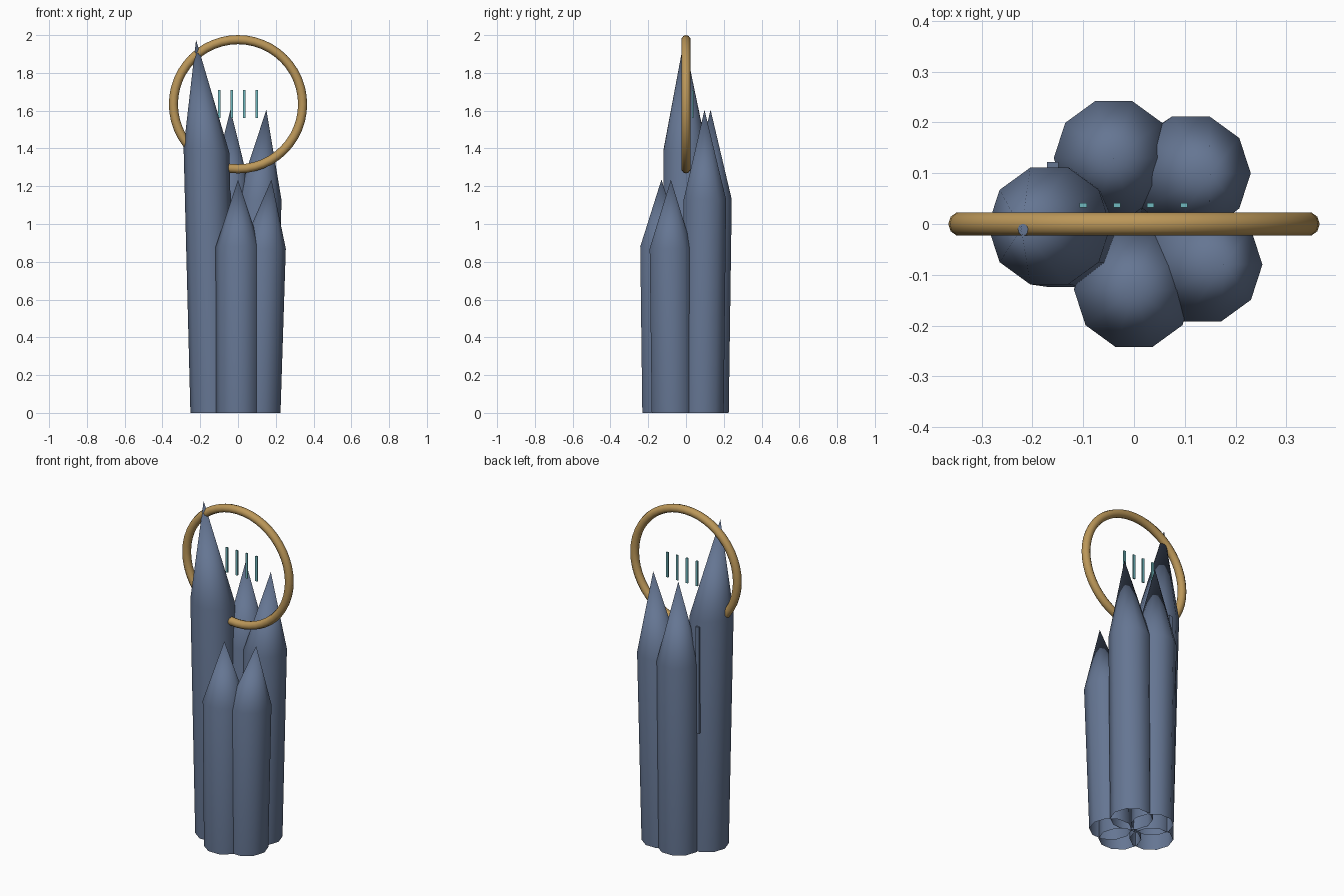
import bpy, bmesh, math
from mathutils import Vector

if "Cube" in bpy.data.objects:
    bpy.data.objects.remove(bpy.data.objects["Cube"])


def material(name, rgb):
    m = bpy.data.materials.new(name)
    m.diffuse_color = (*rgb, 1)
    m.use_nodes = True
    m.node_tree.nodes["Principled BSDF"].inputs["Base Color"].default_value = m.diffuse_color
    return m


STONE = material("slate_blue", (0.13, 0.18, 0.29))
GOLD = material("brass", (0.50, 0.31, 0.10))
TEAL = material("teal", (0.16, 0.48, 0.52))


def finish(name, bm, mat):
    bmesh.ops.recalc_face_normals(bm, faces=bm.faces)
    me = bpy.data.meshes.new(name)
    bm.to_mesh(me)
    bm.free()
    ob = bpy.data.objects.new(name, me)
    bpy.context.collection.objects.link(ob)
    me.materials.append(mat)
    return ob


def smooth(ob, angle):
    bpy.ops.object.select_all(action='DESELECT')
    ob.select_set(True)
    bpy.context.view_layer.objects.active = ob
    bpy.ops.object.shade_smooth_by_angle(angle=math.radians(angle))


# Leaning ten-sided spire, open underneath: base ring, shoulder ring, tip
def spire(name, base, shoulder, tip, r0, r1, tilt=0.0):
    bm = bmesh.new()
    rings = []
    for c, r, t in ((base, r0, 0.0), (shoulder, r1, tilt)):
        ring = []
        for i in range(10):
            a = math.tau * i / 10
            x, y = r * math.cos(a), r * math.sin(a)
            ring.append(bm.verts.new(Vector(c) + Vector((x, y, x * t))))
        rings.append(ring)
    top = bm.verts.new(tip)
    for i in range(10):
        j = (i + 1) % 10
        bm.faces.new((rings[0][i], rings[0][j], rings[1][j], rings[1][i]))
        bm.faces.new((rings[1][i], rings[1][j], top))
    smooth(finish(name, bm, STONE), 40)


spire("tall_spire", (-0.132, -0.010, 0), (-0.167, -0.004, 1.39), (-0.222, -0.01, 1.975), 0.12, 0.121, -0.1)
spire("back_spire", (-0.034, 0.115, 0), (-0.04, 0.13, 1.13), (-0.04, 0.13, 1.605), 0.117, 0.118)
spire("back_right_spire", (0.092, 0.088, 0), (0.112, 0.10, 1.13), (0.15, 0.098, 1.605), 0.117, 0.118)
spire("front_spire", (0.0, -0.12, 0), (0.0, -0.13, 0.88), (0.0, -0.13, 1.235), 0.117, 0.118)
spire("front_right_spire", (0.108, -0.07, 0), (0.135, -0.08, 0.87), (0.177, -0.08, 1.235), 0.117, 0.118)

# Upright ring passing through the tall spire
bpy.ops.mesh.primitive_torus_add(major_radius=0.342, minor_radius=0.024, major_segments=48,
                                 minor_segments=10, location=(0, 0, 1.634),
                                 rotation=(math.pi / 2, 0, 0))
ring = bpy.context.object
ring.name = "halo_ring"
ring.data.materials.append(GOLD)
smooth(ring, 60)


def box(name, loc, size, mat):
    bm = bmesh.new()
    bmesh.ops.create_cube(bm, size=1)
    for v in bm.verts:
        v.co = Vector(loc) + Vector(v.co[i] * size[i] for i in range(3))
    return finish(name, bm, mat)


# Four slim floating bars within the ring
for i in range(4):
    box(f"light_bar_{i + 1}", (-0.1 + 0.0662 * i, 0.037, 1.635), (0.014, 0.008, 0.15), TEAL)

# Thin seam strip on the back of the tall spire
box("seam_strip", (-0.16, 0.112, 1.04), (0.022, 0.02, 0.64), STONE)
